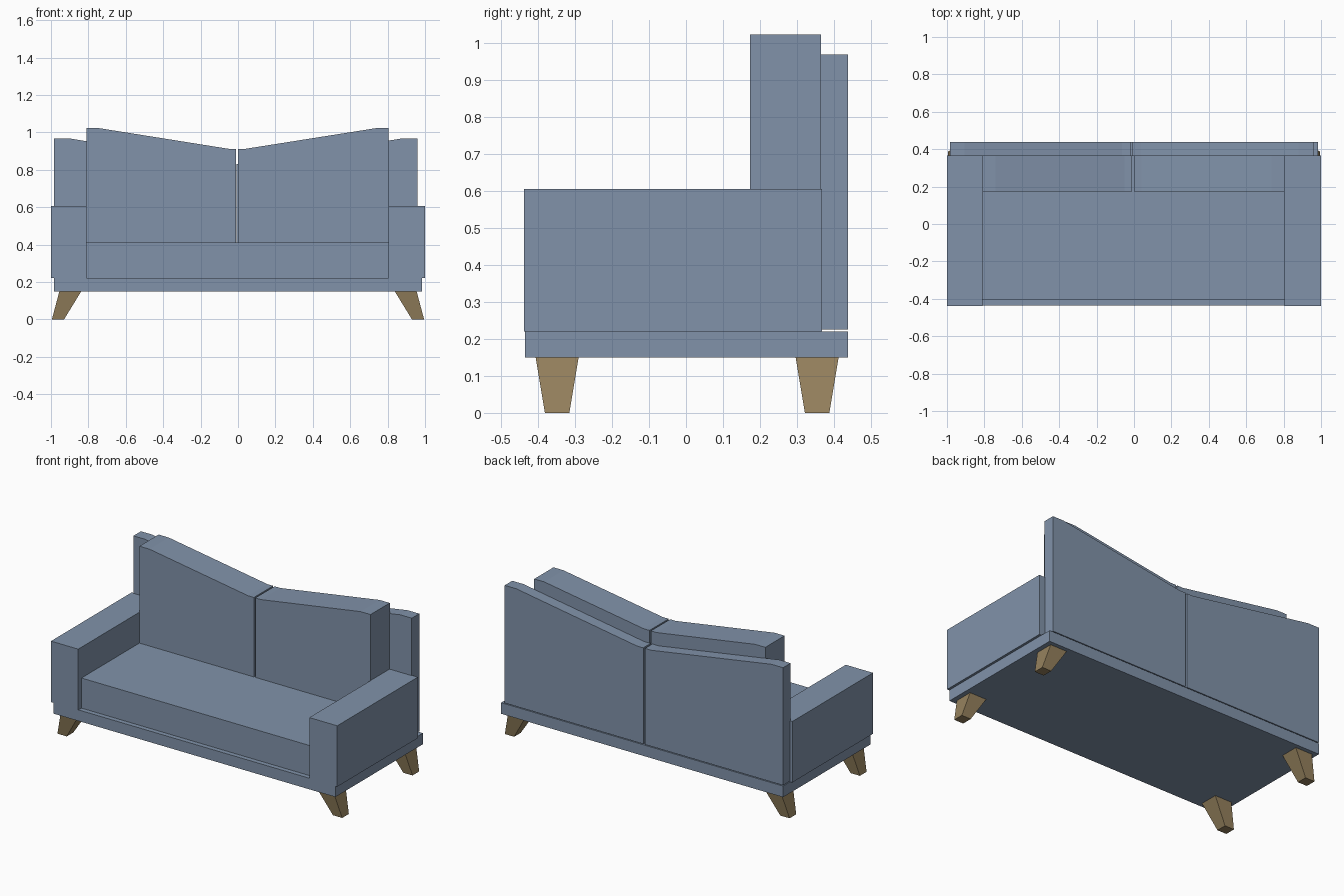
import bpy
import bmesh

if "Cube" in bpy.data.objects:
    bpy.data.objects.remove(bpy.data.objects["Cube"])


def material(name, color):
    m = bpy.data.materials.new(name)
    m.diffuse_color = color
    m.use_nodes = True
    m.node_tree.nodes["Principled BSDF"].inputs["Base Color"].default_value = m.diffuse_color
    return m


fabric = material("blue_fabric", (0.22, 0.29, 0.40, 1))
wood = material("wood", (0.30, 0.22, 0.11, 1))


def loft(name, ring_a, ring_b, mat):
    """Closed solid between two matching rings of points."""
    bm = bmesh.new()
    a = [bm.verts.new(p) for p in ring_a]
    b = [bm.verts.new(p) for p in ring_b]
    bm.faces.new(a)
    bm.faces.new(b)
    n = len(a)
    for i in range(n):
        j = (i + 1) % n
        bm.faces.new((a[i], a[j], b[j], b[i]))
    bmesh.ops.recalc_face_normals(bm, faces=bm.faces)
    mesh = bpy.data.meshes.new(name)
    bm.to_mesh(mesh)
    bm.free()
    mesh.materials.append(mat)
    ob = bpy.data.objects.new(name, mesh)
    bpy.context.collection.objects.link(ob)
    return ob


def rect(x0, x1, y0, y1, z):
    return [(x0, y0, z), (x1, y0, z), (x1, y1, z), (x0, y1, z)]


def box(name, x0, x1, y0, y1, z0, z1):
    return loft(name, rect(x0, x1, y0, y1, z0), rect(x0, x1, y0, y1, z1), fabric)


def back_piece(name, outer, inner, y0, y1, z0, z_in, z_out, flat_in, flat_out):
    """Upright slab whose top slopes down towards the middle of the sofa."""
    s = 1 if outer > 0 else -1
    profile = [(outer, z0), (outer, z_out), (outer - s * flat_out, z_out),
               (inner + s * flat_in, z_in), (inner, z_in), (inner, z0)]
    return loft(name, [(x, y0, z) for x, z in profile],
                [(x, y1, z) for x, z in profile], fabric)


# Base and seat
box("base", -0.985, 0.985, -0.435, 0.438, 0.15, 0.22)
box("seat", -0.81, 0.805, -0.405, 0.365, 0.22, 0.41)

# Armrests
box("left_armrest", -1.0, -0.81, -0.438, 0.367, 0.22, 0.605)
box("right_armrest", 0.805, 1.0, -0.438, 0.367, 0.22, 0.605)

# Back cushions
for name, outer, inner in (("left", -0.81, -0.01), ("right", 0.805, 0.0)):
    back_piece(name + "_back_cushion", outer, inner, 0.173, 0.365,
               0.41, 0.912, 1.022, 0.04, 0.07)

# Rear back panels
for name, outer, inner in (("left", -0.985, -0.02), ("right", 0.96, -0.008)):
    back_piece(name + "_back_panel", outer, inner, 0.363, 0.438,
               0.225, 0.832, 0.968, 0.045, 0.08)

# Splayed tapered legs
for side, s in (("left", -1), ("right", 1)):
    for end, y in (("front", -0.348), ("back", 0.354)):
        loft(f"{end}_{side}_leg",
             rect(s * 0.93, s * 0.995, y - 0.033, y + 0.033, 0.0),
             rect(s * 0.838, s * 0.955, y - 0.058, y + 0.058, 0.15), wood)
